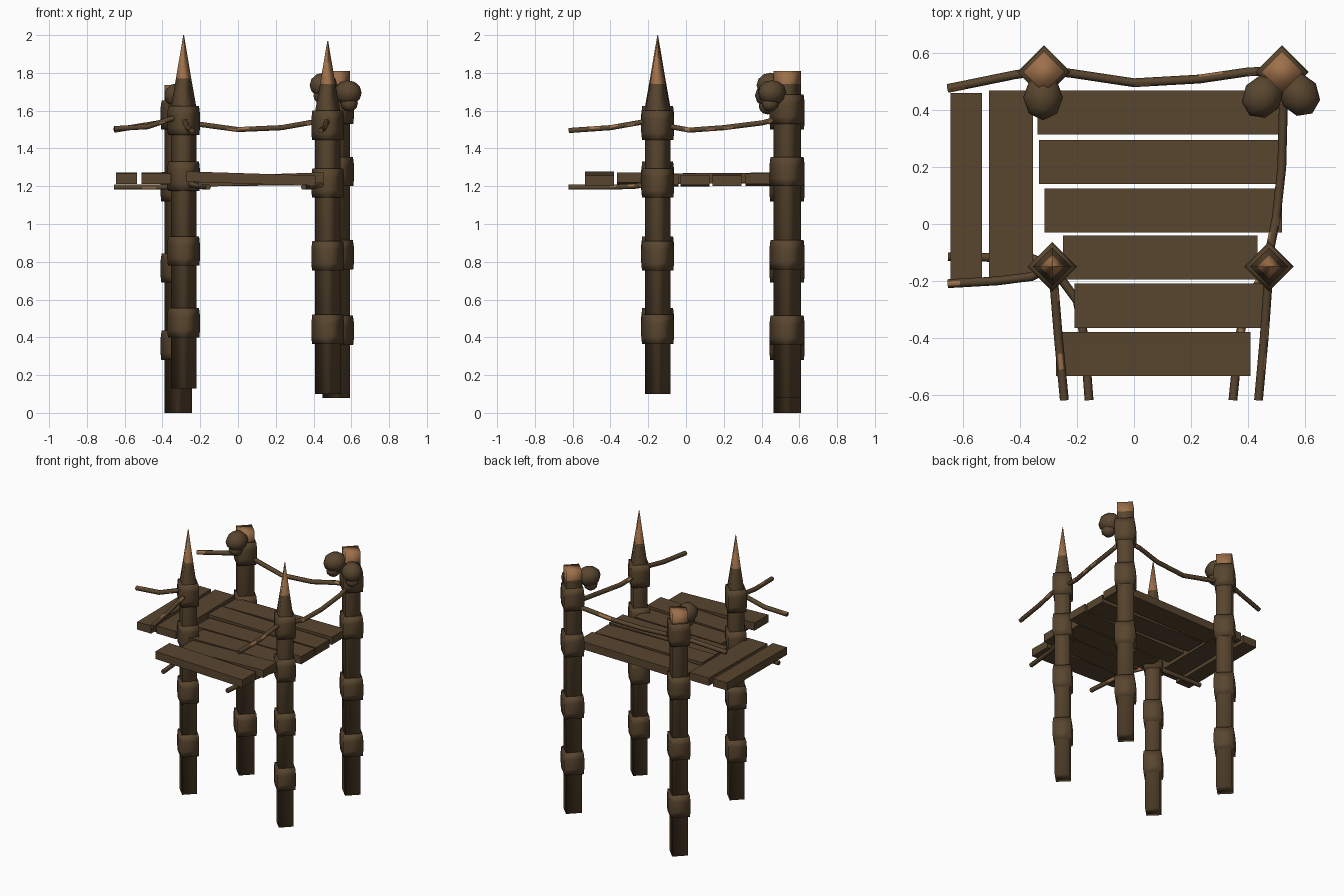
import bpy, bmesh, math, random
from mathutils import Vector

if "Cube" in bpy.data.objects:
    bpy.data.objects.remove(bpy.data.objects["Cube"])

random.seed(4)


def material(name, rgb):
    m = bpy.data.materials.new(name)
    m.diffuse_color = (*rgb, 1)
    m.use_nodes = True
    m.node_tree.nodes["Principled BSDF"].inputs["Base Color"].default_value = m.diffuse_color
    return m


DARK = material("dark wood", (0.098, 0.060, 0.028))
TAN = material("cut wood", (0.34, 0.162, 0.069))


def finish(name, bm, smooth=None):
    bmesh.ops.recalc_face_normals(bm, faces=bm.faces)
    me = bpy.data.meshes.new(name)
    bm.to_mesh(me)
    bm.free()
    me.materials.append(DARK)
    me.materials.append(TAN)
    ob = bpy.data.objects.new(name, me)
    bpy.context.collection.objects.link(ob)
    if smooth:
        bpy.context.view_layer.objects.active = ob
        ob.select_set(True)
        bpy.ops.object.shade_smooth_by_angle(angle=math.radians(smooth))
        ob.select_set(False)
    return ob


def stack(bm, x, y, rings, tan_above=9.0):
    """Four-sided column with corners on the axes; rings are (z, corner radius)."""
    loops = []
    for z, r in rings:
        loops.append([bm.verts.new((x + r * math.cos(k * math.pi / 2),
                                    y + r * math.sin(k * math.pi / 2), z)) for k in range(4)])
    faces = [bm.faces.new(loops[0][::-1]), bm.faces.new(loops[-1])]
    for a, b in zip(loops, loops[1:]):
        for k in range(4):
            j = (k + 1) % 4
            faces.append(bm.faces.new((a[k], a[j], b[j], b[k])))
    for f in faces:
        if f.calc_center_median().z > tan_above:
            f.material_index = 1


def post(name, x, y, base, top, r, bands, spiked):
    bm = bmesh.new()
    if spiked:  # sharpened tip, fresh wood near the point
        s = bands[-1] + 0.145
        m = s + (top - s) * 0.4
        stack(bm, x, y, [(base, r), (s, r), (m, r * 0.6), (top, 0.002)], m + 0.01)
    else:       # sawn-off top
        stack(bm, x, y, [(base, r), (top - 0.07, r), (top, r)], top - 0.05)
    for z in bands:  # swollen bands around the trunk
        stack(bm, x, y, [(z, r * 1.22), (z + 0.04, r * 1.28), (z + 0.11, r * 1.28), (z + 0.155, r * 1.2)])
    finish(name, bm, 95)


# Posts
post("front_left_post", -0.288, -0.15, 0.13, 2.0, 0.068, [0.40, 0.78, 1.175, 1.47], True)
post("front_right_post", 0.475, -0.15, 0.10, 1.97, 0.068, [0.365, 0.755, 1.14, 1.445], True)
post("back_left_post", -0.317, 0.535, 0.0, 1.735, 0.073, [0.28, 0.69, 1.12, 1.50], False)
post("back_right_post", 0.521, 0.535, 0.08, 1.81, 0.073, [0.36, 0.76, 1.20, 1.53], False)


# Deck planks: x0, x1, y0, y1, centre height, end-to-end slope
def plank(name, x0, x1, y0, y1, z, slope):
    bm = bmesh.new()
    bmesh.ops.create_cube(bm, size=1)
    lengthwise = 0 if x1 - x0 > y1 - y0 else 1
    for v in bm.verts:
        t = v.co[lengthwise]
        v.co = Vector(((x0 + x1) / 2 + v.co.x * (x1 - x0), (y0 + y1) / 2 + v.co.y * (y1 - y0),
                       z + v.co.z * 0.055 + t * slope))
    finish(name, bm)


planks = [(-0.34, 0.52, 0.315, 0.47, 1.235, 0.010),
          (-0.335, 0.515, 0.14, 0.295, 1.235, -0.012),
          (-0.315, 0.52, -0.03, 0.125, 1.23, 0.006),
          (-0.25, 0.435, -0.195, -0.04, 1.23, 0.008),
          (-0.21, 0.455, -0.365, -0.21, 1.235, 0.022),
          (-0.275, 0.41, -0.535, -0.38, 1.24, -0.022),
          (-0.51, -0.355, -0.19, 0.47, 1.242, 0.006),
          (-0.645, -0.535, -0.215, 0.46, 1.242, 0.004)]
for i, p in enumerate(planks):
    plank(f"deck_plank_{i + 1}", *p)


# Ropes and thin rods: six-sided tubes along a path with a few worn patches
def rope(name, pts, r=0.0155):
    bm = bmesh.new()
    pts = [Vector(p) for p in pts]
    loops = []
    for i, p in enumerate(pts):
        d = (pts[min(i + 1, len(pts) - 1)] - pts[max(i - 1, 0)]).normalized()
        side = d.cross(Vector((0, 0, 1))).normalized()
        up = side.cross(d)
        loops.append([bm.verts.new(p + side * r * math.cos(k * math.pi / 3)
                                   + up * r * math.sin(k * math.pi / 3)) for k in range(6)])
    bm.faces.new(loops[0])
    bm.faces.new(loops[-1])
    for a, b in zip(loops, loops[1:]):
        n = 4  # split each stretch so the patches stay small
        cuts = [a] + [[bm.verts.new(a[k].co.lerp(b[k].co, t / n)) for k in range(6)]
                      for t in range(1, n)] + [b]
        for c, e in zip(cuts, cuts[1:]):
            for k in range(6):
                f = bm.faces.new((c[k], c[(k + 1) % 6], e[(k + 1) % 6], e[k]))
                f.material_index = 1 if random.random() < 0.06 else 0
    finish(name, bm, 65)


rope("back_rope", [(-0.317, 0.54, 1.56), (-0.22, 0.53, 1.53), (0.0, 0.497, 1.50),
                   (0.23, 0.51, 1.51), (0.40, 0.535, 1.54), (0.52, 0.54, 1.55)])
rope("right_rope", [(0.52, 0.54, 1.57), (0.525, 0.40, 1.535), (0.52, 0.20, 1.51),
                    (0.50, 0.02, 1.497), (0.48, -0.08, 1.515), (0.475, -0.15, 1.53)])
rope("back_left_rope", [(-0.317, 0.54, 1.56), (-0.42, 0.525, 1.535), (-0.655, 0.477, 1.497)])
rope("front_left_side_rope", [(-0.288, -0.15, 1.575), (-0.36, -0.185, 1.555),
                              (-0.48, -0.20, 1.515), (-0.655, -0.21, 1.505)])
rope("front_left_rope", [(-0.29, -0.13, 1.56), (-0.28, -0.23, 1.54), (-0.266, -0.40, 1.51),
                         (-0.245, -0.62, 1.495)])
rope("front_right_rope", [(0.476, -0.13, 1.56), (0.47, -0.23, 1.54), (0.458, -0.40, 1.51),
                          (0.438, -0.62, 1.495)])
rope("left_deck_rod", [(-0.288, -0.15, 1.22), (-0.36, -0.12, 1.195), (-0.655, -0.115, 1.195)])
rope("front_left_deck_rod", [(-0.288, -0.15, 1.22), (-0.20, -0.27, 1.20),
                             (-0.175, -0.40, 1.195), (-0.158, -0.62, 1.195)])
rope("front_right_deck_rod", [(0.475, -0.15, 1.22), (0.40, -0.27, 1.20),
                              (0.37, -0.40, 1.195), (0.348, -0.62, 1.195)])


# Skull-like knobs hanging on the back posts: round crown with a smaller jaw
def knob(name, x, y, z, turn):
    bm = bmesh.new()
    for (ox, oy, oz), s in (((0, 0, 0), (0.07, 0.08, 0.066)),
                            ((0, -0.012, -0.055), (0.046, 0.048, 0.045))):
        new = bmesh.ops.create_uvsphere(bm, u_segments=8, v_segments=6, radius=1)["verts"]
        for v in new:
            v.co = Vector((ox + v.co.x * s[0], oy + v.co.y * s[1], oz + v.co.z * s[2]))
    ob = finish(name, bm, 50)
    ob.location = (x, y, z)
    ob.rotation_euler = (0, 0, turn)


knob("back_left_knob", -0.32, 0.445, 1.68, 0.0)
knob("back_right_knob_inner", 0.452, 0.448, 1.735, -0.6)
knob("back_right_knob_outer", 0.582, 0.455, 1.695, 0.6)
